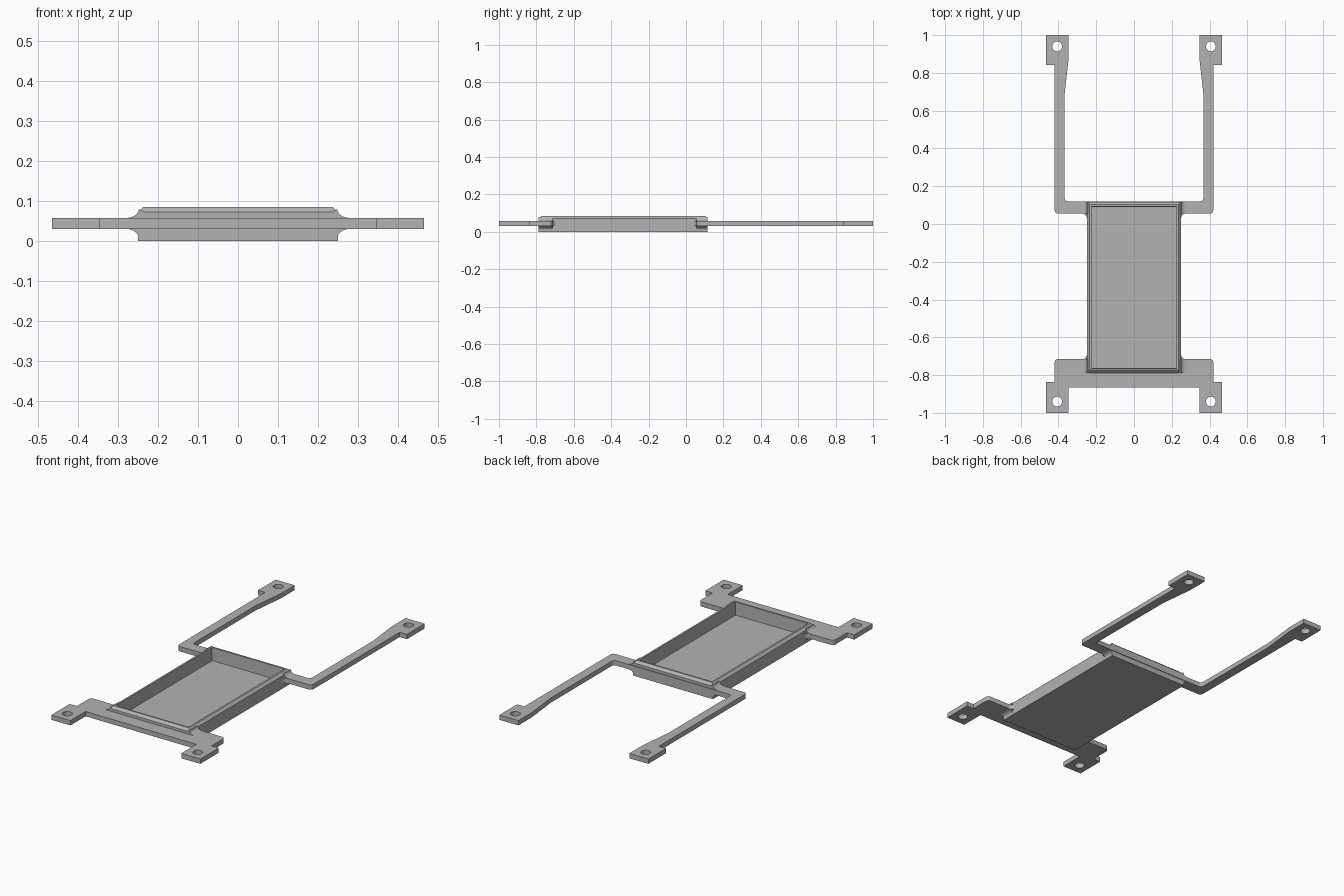
import bpy, bmesh, math
from mathutils import Vector

if "Cube" in bpy.data.objects:
    bpy.data.objects.remove(bpy.data.objects["Cube"])

gray = bpy.data.materials.new("matte gray")
gray.use_nodes = True
COLOR = (0.45, 0.45, 0.45, 1)
gray.diffuse_color = COLOR
gray.node_tree.nodes["Principled BSDF"].inputs["Base Color"].default_value = COLOR

PLATE_LOW, PLATE_TOP = 0.03, 0.057


def add_object(name, mesh):
    mesh.materials.clear()
    mesh.materials.append(gray)
    obj = bpy.data.objects.new(name, mesh)
    bpy.context.collection.objects.link(obj)
    return obj


def rounded(points, steps=5):
    """Replace each (x, y, radius) corner by a tangent curve."""
    out = []
    for i, (x, y, r) in enumerate(points):
        p = Vector((x, y))
        if r == 0:
            out.append(p)
            continue
        a = p + (Vector(points[i - 1][:2]) - p).normalized() * r
        b = p + (Vector(points[(i + 1) % len(points)][:2]) - p).normalized() * r
        centre = a + b - p
        for k in range(steps + 1):
            t = k / steps * math.pi / 2
            out.append(centre + (a - centre) * math.cos(t) + (b - centre) * math.sin(t))
    return out


def plate(name, half, hole_y):
    """Flat plate from a right-hand outline mirrored in x, with two screw holes."""
    outline = half + [(-x, y, r) for x, y, r in reversed(half)]
    loops = [rounded(outline)]
    for side in (-1, 1):
        loops.append([Vector((side * 0.407 + 0.026 * math.cos(k * math.pi / 12),
                              hole_y + 0.026 * math.sin(k * math.pi / 12))) for k in range(24)])
    curve = bpy.data.curves.new(name, 'CURVE')
    curve.dimensions, curve.fill_mode = '2D', 'BOTH'
    curve.extrude = (PLATE_TOP - PLATE_LOW) / 2
    for loop in loops:
        spline = curve.splines.new('POLY')
        spline.points.add(len(loop) - 1)
        for point, co in zip(spline.points, loop):
            point.co = (co.x, co.y, 0, 1)
        spline.use_cyclic_u = True
    temp = bpy.data.objects.new(name + " curve", curve)
    bpy.context.collection.objects.link(temp)
    graph = bpy.context.evaluated_depsgraph_get()
    mesh = bpy.data.meshes.new_from_object(temp.evaluated_get(graph))
    bpy.data.objects.remove(temp)
    obj = add_object(name, mesh)
    obj.location.z = (PLATE_LOW + PLATE_TOP) / 2


# Tray: rectangular rings of (inset, height), from the base over the rim to the floor
bm = bmesh.new()
rings = []
for inset, z in [(0, 0), (0, 0.072), (0.014, 0.085), (0.024, 0.085), (0.026, 0.012)]:
    x, y0, y1 = 0.25 - inset, -0.788 + inset, 0.116 - inset
    rings.append([bm.verts.new(c) for c in [(-x, y0, z), (x, y0, z), (x, y1, z), (-x, y1, z)]])
for low, high in zip(rings, rings[1:]):
    for i in range(4):
        j = (i + 1) % 4
        bm.faces.new((low[i], low[j], high[j], high[i]))
bm.faces.new(rings[0][::-1])
bm.faces.new(rings[-1])
mesh = bpy.data.meshes.new("tray")
bm.to_mesh(mesh)
bm.free()
add_object("tray", mesh)

# Mounting plates, notched around the tray cavity
plate("front_mount", [
    (0.235, -0.78, 0), (0.235, -0.695, 0), (0.25, -0.695, 0), (0.255, -0.715, 0.018),
    (0.42, -0.715, 0.018), (0.42, -0.836, 0), (0.465, -0.836, 0), (0.465, -1, 0),
    (0.346, -1, 0), (0.346, -0.865, 0)], -0.94)
plate("rear_mount", [
    (0.235, 0.107, 0), (0.235, 0.035, 0), (0.25, 0.035, 0), (0.255, 0.055, 0.018),
    (0.42, 0.055, 0.018), (0.42, 0.842, 0), (0.465, 0.842, 0), (0.465, 1, 0),
    (0.346, 1, 0), (0.346, 0.88, 0), (0.368, 0.68, 0), (0.368, 0.12, 0.018)], 0.94)

# Curved gussets that blend the plates into the tray sides
steps = 6
upper, lower = [], []
for k in range(steps + 1):
    t = k / steps * math.pi / 2
    x = 0.28 - 0.032 * math.cos(t)
    upper.append((x, PLATE_TOP + 0.022 * (1 - math.sin(t))))
    lower.append((x, PLATE_LOW - 0.025 * (1 - math.sin(t))))
profile = [(0.235, 0.072)] + upper + lower[::-1] + [(0.235, 0.005)]
for label, y0, y1 in [("front", -0.788, -0.715), ("rear", 0.055, 0.116)]:
    for side, s in [("left", 1), ("right", -1)]:
        bm = bmesh.new()
        face = bm.faces.new([bm.verts.new((s * x, y0, z)) for x, z in profile])
        new = bmesh.ops.extrude_face_region(bm, geom=[face])["geom"]
        bmesh.ops.translate(bm, vec=(0, y1 - y0, 0),
                            verts=[v for v in new if isinstance(v, bmesh.types.BMVert)])
        bmesh.ops.recalc_face_normals(bm, faces=bm.faces)
        mesh = bpy.data.meshes.new("gusset")
        bm.to_mesh(mesh)
        bm.free()
        add_object(f"{label}_{side}_gusset", mesh)

# Smooth only the curved corners, holes and gussets
bpy.ops.object.select_all(action='DESELECT')
for obj in bpy.context.collection.objects:
    if obj.type == 'MESH' and gray.name in obj.data.materials:
        obj.select_set(True)
        bpy.context.view_layer.objects.active = obj
bpy.ops.object.shade_smooth_by_angle(angle=math.radians(25))
